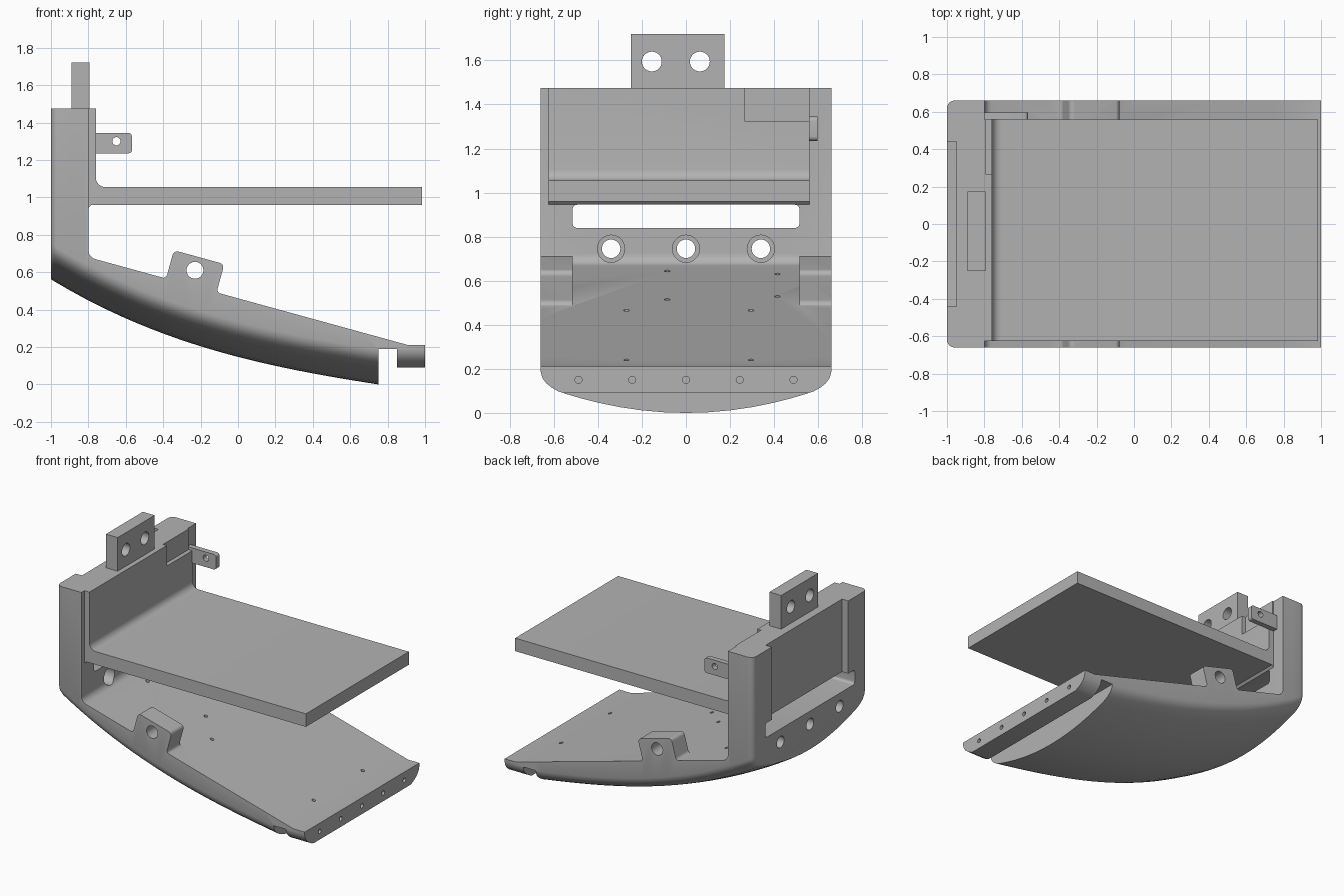
import bpy, bmesh, math
from mathutils import Vector

cube = bpy.data.objects.get("Cube")
if cube:
    bpy.data.objects.remove(cube, do_unlink=True)

grey = bpy.data.materials.new("plain_grey")
grey.use_nodes = True
colour = (0.45, 0.45, 0.45, 1)
grey.diffuse_color = colour
grey.node_tree.nodes["Principled BSDF"].inputs["Base Color"].default_value = colour
parts = []


def make(name, bm):
    bmesh.ops.recalc_face_normals(bm, faces=bm.faces)
    mesh = bpy.data.meshes.new(name)
    bm.to_mesh(mesh)
    bm.free()
    mesh.materials.append(grey)
    ob = bpy.data.objects.new(name, mesh)
    bpy.context.collection.objects.link(ob)
    return ob


def loft(name, rings):
    """Skin a list of closed rings and cap both ends."""
    bm = bmesh.new()
    vs = [[bm.verts.new(p) for p in ring] for ring in rings]
    n = len(vs[0])
    for a, b in zip(vs, vs[1:]):
        for i in range(n):
            j = (i + 1) % n
            bm.faces.new((a[i], a[j], b[j], b[i]))
    bm.faces.new(vs[0])
    bm.faces.new(vs[-1])
    return make(name, bm)


def rounded(points, steps=6):
    """Polygon from (u, v) or (u, v, radius) corners with true arcs."""
    out = []
    for i, p in enumerate(points):
        c = Vector(p[:2])
        if len(p) == 2:
            out.append(c)
            continue
        a = (Vector(points[i - 1][:2]) - c).normalized()
        b = (Vector(points[(i + 1) % len(points)][:2]) - c).normalized()
        half = a.angle(b) / 2
        d = p[2] / math.tan(half)
        w = math.sin(half)
        for k in range(steps + 1):
            t = k / steps
            f, g, h = (1 - t) ** 2, 2 * w * t * (1 - t), t * t
            out.append((f * (c + a * d) + g * c + h * (c + b * d)) / (f + g + h))
    return out


def prism(name, points, axis, lo, hi):
    place = {"x": lambda u, v, w: (w, u, v),
             "y": lambda u, v, w: (u, w, v),
             "z": lambda u, v, w: (u, v, w)}[axis]
    pts = rounded(points)
    return loft(name, [[place(u, v, w) for u, v in pts] for w in (lo, hi)])


def rect(u0, u1, v0, v1, *r):
    return [(u0, v0, *r), (u1, v0, *r), (u1, v1, *r), (u0, v1, *r)]


def rod(u, v, r, axis, lo, hi, sides=28):
    ring = [(u + r * math.cos(i * math.tau / sides), v + r * math.sin(i * math.tau / sides))
            for i in range(sides)]
    return prism("cutter", ring, axis, lo, hi)


def boolean(ob, tool, operation="DIFFERENCE"):
    tool.hide_render = True
    mod = ob.modifiers.new("cut", "BOOLEAN")
    mod.object, mod.operation, mod.solver = tool, operation, "EXACT"
    bpy.context.view_layer.objects.active = ob
    bpy.ops.object.modifier_apply(modifier=mod.name)
    bpy.data.objects.remove(tool, do_unlink=True)


def floor_z(x):
    return 0.68 - 0.275 * (x + 0.8)


# Body: upright wall and sloping base in one side profile
body = prism("wall_and_base", [
    (-1.1, -0.3), (1, -0.3), (1, 0.21), (0.91, 0.21),
    (-0.8, floor_z(-0.8), 0.05), (-0.8, 1.475), (-1.1, 1.475)], "y", -0.7, 0.7)

# Side lugs with filleted feet
for lo, hi in ((-0.7, -0.515), (0.515, 0.7)):
    lug = prism("lug", [
        (-0.46, 0.583), (-0.385, 0.564, 0.025), (-0.343, 0.717, 0.025),
        (-0.073, 0.643, 0.025), (-0.115, 0.49, 0.025), (-0.04, 0.468),
        (-0.04, 0.4), (-0.46, 0.45)], "y", lo, hi)
    boolean(body, lug, "UNION")

# Boat-shaped envelope gives the curved underside and rounded rear corners
HALF = 0.66
side = [(y, 0.085 * (y / 0.54) ** 2) for y in (0, 0.1, 0.2, 0.3, 0.4, 0.48, 0.54, 0.58)]
side += [(0.61, 0.115), (0.635, 0.135), (0.652, 0.158), (HALF, 0.187)]
section = [(-y, z) for y, z in reversed(side[1:])] + side
section += [(HALF, 3), (-HALF, 3)]
R = 0.04
stations = [(-1 + R * (1 - math.cos(a)), HALF - R * (1 - math.sin(a)))
            for a in (i * math.pi / 12 for i in range(7))]
stations += [(-0.96 + (0.75 + 0.96) * i / 24, HALF) for i in range(1, 25)]
stations.append((1.1, HALF))


def keel(x):
    x = min(x, 0.75)
    return 0.147 - 0.26 * x + 0.115 * x ** 2 - 0.04 * x ** 3


envelope = loft("envelope", [[(x, y * w / HALF, z + keel(x)) for y, z in section]
                             for x, w in stations])
boolean(body, envelope, "INTERSECT")

# Cross slot and raised underside of the front bar
boolean(body, prism("cutter", rect(0.75, 0.85, -0.5, 0.19), "y", -1, 1))
boolean(body, prism("cutter", rect(0.82, 1.2, -0.5, 0.09), "y", -1, 1))

# Rear recess and the window through the wall
boolean(body, prism("cutter", rect(-0.44, 0.44, 0.86, 1.7), "x", -1.2, -0.95))
boolean(body, prism("cutter", rect(-0.515, 0.515, 0.84, 0.945, 0.02), "x", -1.2, -0.6))

# Counterbored wall holes
for y in (-0.34, 0, 0.34):
    boolean(body, rod(y, 0.745, 0.042, "x", -1.2, -0.6))
    boolean(body, rod(y, 0.745, 0.062, "x", -0.88, -0.6))

# Lug holes
for lo, hi in ((-0.8, -0.5), (0.5, 0.8)):
    boolean(body, rod(-0.23, 0.61, 0.045, "y", lo, hi))

# Small blind holes in the floor and in the front edge
for x, y in ((-0.67, -0.085), (-0.2, -0.085), (-0.62, 0.415), (-0.25, 0.415),
             (-0.02, -0.27), (-0.02, 0.295), (0.8, -0.27), (0.8, 0.295)):
    boolean(body, rod(x, y, 0.013, "z", floor_z(x) - 0.03, floor_z(x) + 0.05, 14))
for i in range(-2, 3):
    boolean(body, rod(i * 0.244, 0.15, 0.016, "x", 0.93, 1.1, 16))
parts.append(body)

# Shelf with its back panel and corner pocket
shelf = prism("shelf", [
    (-0.8, 0.945), (-0.785, 0.96), (0.985, 0.96), (0.985, 1.055),
    (-0.76, 1.055, 0.05), (-0.76, 1.475), (-0.8, 1.475)], "y", -0.625, 0.56)
boolean(shelf, prism("cutter", rect(0.265, 0.7, 1.325, 1.6), "x", -0.79, -0.7))
parts.append(shelf)

# Top mounting block with two holes
block = prism("top_block", rect(-0.25, 0.175, 1.47, 1.72), "x", -0.89, -0.795)
for y in (-0.155, 0.063):
    boolean(block, rod(y, 1.595, 0.045, "x", -1, -0.7))
parts.append(block)

# Side tab
tab = prism("side_tab", [(-0.81, 1.235), (-0.567, 1.235, 0.02),
                         (-0.567, 1.345, 0.02), (-0.81, 1.345)], "y", 0.558, 0.597)
boolean(tab, rod(-0.65, 1.3, 0.022, "y", 0.5, 0.7))
parts.append(tab)

# Smooth the curved faces, keep crisp edges
bpy.ops.object.select_all(action="DESELECT")
for ob in parts:
    ob.data.materials.clear()
    ob.data.materials.append(grey)
    ob.select_set(True)
bpy.context.view_layer.objects.active = body
bpy.ops.object.shade_smooth_by_angle(angle=math.radians(30))
